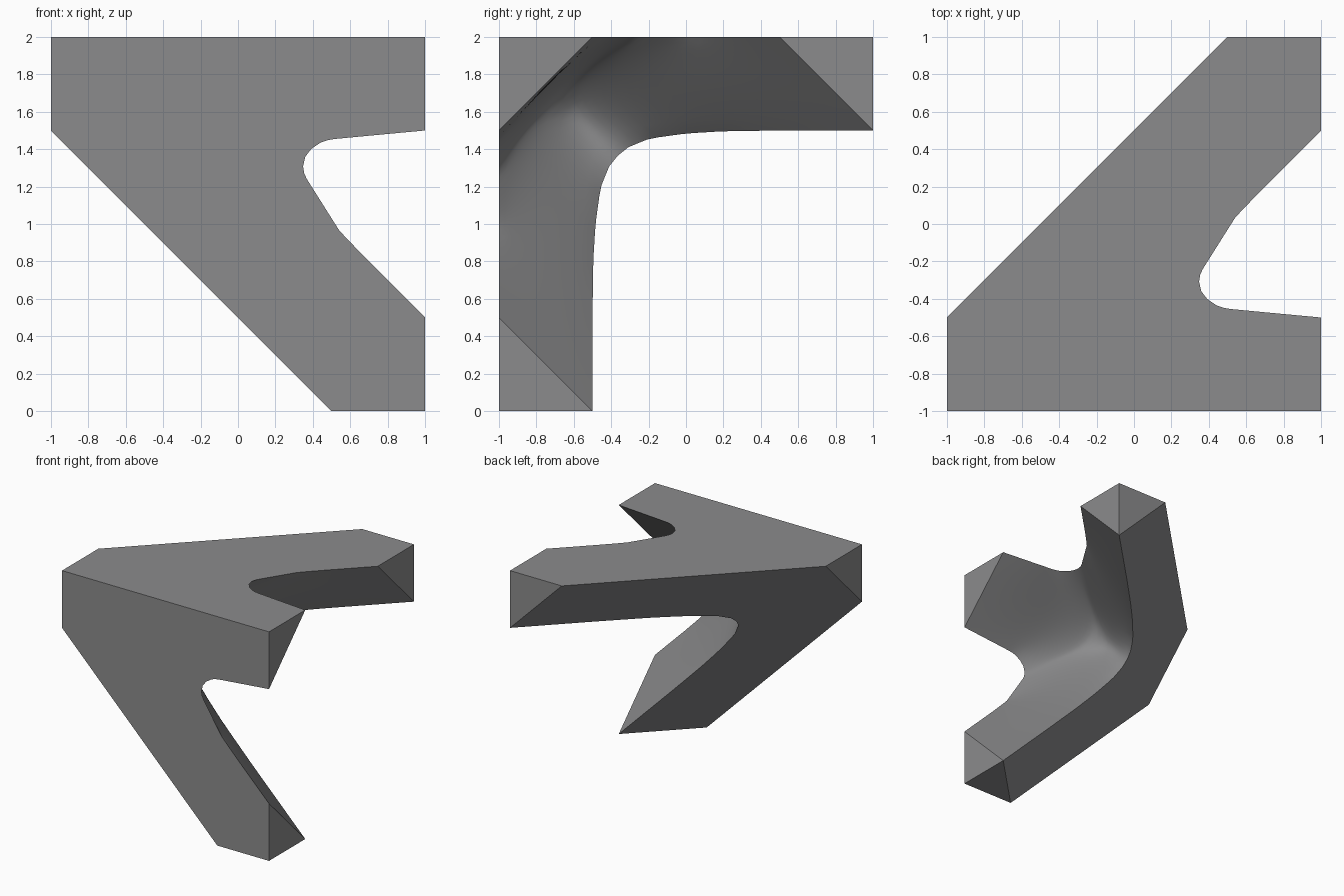
import bpy, bmesh, math
from mathutils import Vector

if "Cube" in bpy.data.objects:
    bpy.data.objects.remove(bpy.data.objects["Cube"])

# Local frame: (x, v, w), v = distance from the front plane, w = distance below the top plane
N = 20   # rows along each arm
H = 8    # half the columns across each arm


def swap(p):
    return Vector((p[0], p[2], p[1]))


def resample(pts):
    """Walk a polyline by length, denser toward its end."""
    lens = [(b - a).length for a, b in zip(pts, pts[1:])]
    total, out = sum(lens), []
    for k in range(N + 1):
        d = total * (1 - (1 - k / N) ** 1.4)
        i = 0
        while i < len(lens) - 1 and d > lens[i]:
            d -= lens[i]
            i += 1
        out.append(pts[i].lerp(pts[i + 1], min(1, d / lens[i])))
    return out


# Rim curves, each running from an arm tip to the middle of a crotch
top_short = resample([Vector((x, v, 0)) for x, v in (
    (1, .5), (.7, .528), (.49, .548), (.44, .565), (.39, .60), (.36, .64), (.348, .69))])
top_long = resample([Vector((x, v, 0)) for x, v in (
    (1, 1.5), (.7, 1.2), (.545, 1.04), (.51, .985), (.365, .755), (.352, .725), (.348, .69))])
back_rim = resample([Vector((v + w - 1.5, v, w)) for v, w in (
    (2, .5), (1.5, .5), (1.2, .504), (1, .516), (.805, .543), (.69, .59), (.635, .635))])
front_short = [swap(p) for p in top_short]
front_long = [swap(p) for p in top_long]
back_rim2 = [swap(p) for p in back_rim]

bm = bmesh.new()
hub = Vector((-.22, .315, .315))


def arm(a, b):
    """Inner surface of one arm: lines across two rims, sinking toward the hub."""
    sink = hub - (a[-1] + b[-1]) / 2
    rows = []
    for j in range(N + 1):
        t = 1 - (a[j] - a[-1]).length / (a[0] - a[-1]).length
        row = []
        for i in range(-H, H + 1):
            u = i / H
            p = a[j].lerp(b[j], (u + 1) / 2)
            if j == N:   # shared seam rim-hub-rim, same rule for every arm
                end = b[-1] if i > 0 else a[-1]
                p = hub.lerp(end, abs(u))
            else:
                p = p + sink * max(0, t) ** 2.2 * (1 - abs(u) ** 1.5)
            row.append(bm.verts.new(p))
        rows.append(row)
    for r, s in zip(rows, rows[1:]):
        for i in range(2 * H):
            bm.faces.new((r[i], r[i + 1], s[i + 1], s[i]))


arm(top_short, front_short)
arm(top_long, back_rim)
arm(front_long, back_rim2)
bmesh.ops.remove_doubles(bm, verts=bm.verts[:], dist=1e-4)

# Relax the interior into one smooth hollow
inner = [v for v in bm.verts if not v.is_boundary]
for _ in range(14):
    new = [v.co.lerp(sum((e.other_vert(v).co for e in v.link_edges), Vector()) / len(v.link_edges), .5)
           for v in inner]
    for v, c in zip(inner, new):
        v.co = c


def flat(pts):
    bm.faces.new([bm.verts.new(p) for p in pts])


# Flat outer sides: top, front and slanted back
top = [Vector(p) for p in ((1, 2, 0), (.5, 2, 0), (-1, .5, 0), (-1, 0, 0), (1, 0, 0))]
top += top_short + top_long[-2::-1]
flat(top)
flat([swap(p) for p in top])
flat([Vector(p) for p in ((.5, 2, 0), (-1, .5, 0), (-1, 0, .5), (.5, 0, 2))]
     + back_rim2 + back_rim[-2::-1])

# Triangular arm ends
tip = [Vector(p) for p in ((1, 1.5, 0), (1, 2, 0), (1, 2, .5))]
cap = [Vector(p) for p in ((.5, 2, 0), (1, 2, 0), (1, 2, .5))]
for tri in (tip, cap):
    flat(tri)
    flat([swap(p) for p in tri])
for x in (-1, 1):
    flat([Vector((x, 0, 0)), Vector((x, .5, 0)), Vector((x, 0, .5))])

# Move to world frame
for v in bm.verts:
    x, d, w = v.co
    v.co = (x, d - 1, 2 - w)
bmesh.ops.remove_doubles(bm, verts=bm.verts[:], dist=1e-4)
big = [f for f in bm.faces if len(f.verts) > 4]
bmesh.ops.triangulate(bm, faces=big)
bmesh.ops.recalc_face_normals(bm, faces=bm.faces[:])

mesh = bpy.data.meshes.new("three_arm_bracket")
bm.to_mesh(mesh)
bm.free()
obj = bpy.data.objects.new("three_arm_bracket", mesh)
bpy.context.collection.objects.link(obj)
mat = bpy.data.materials.new("mid_grey")
mat.diffuse_color = (.26, .26, .265, 1)
mat.use_nodes = True
mat.node_tree.nodes["Principled BSDF"].inputs["Base Color"].default_value = mat.diffuse_color
mesh.materials.append(mat)

bpy.context.view_layer.objects.active = obj
obj.select_set(True)
bpy.ops.object.shade_smooth_by_angle(angle=math.radians(35))
